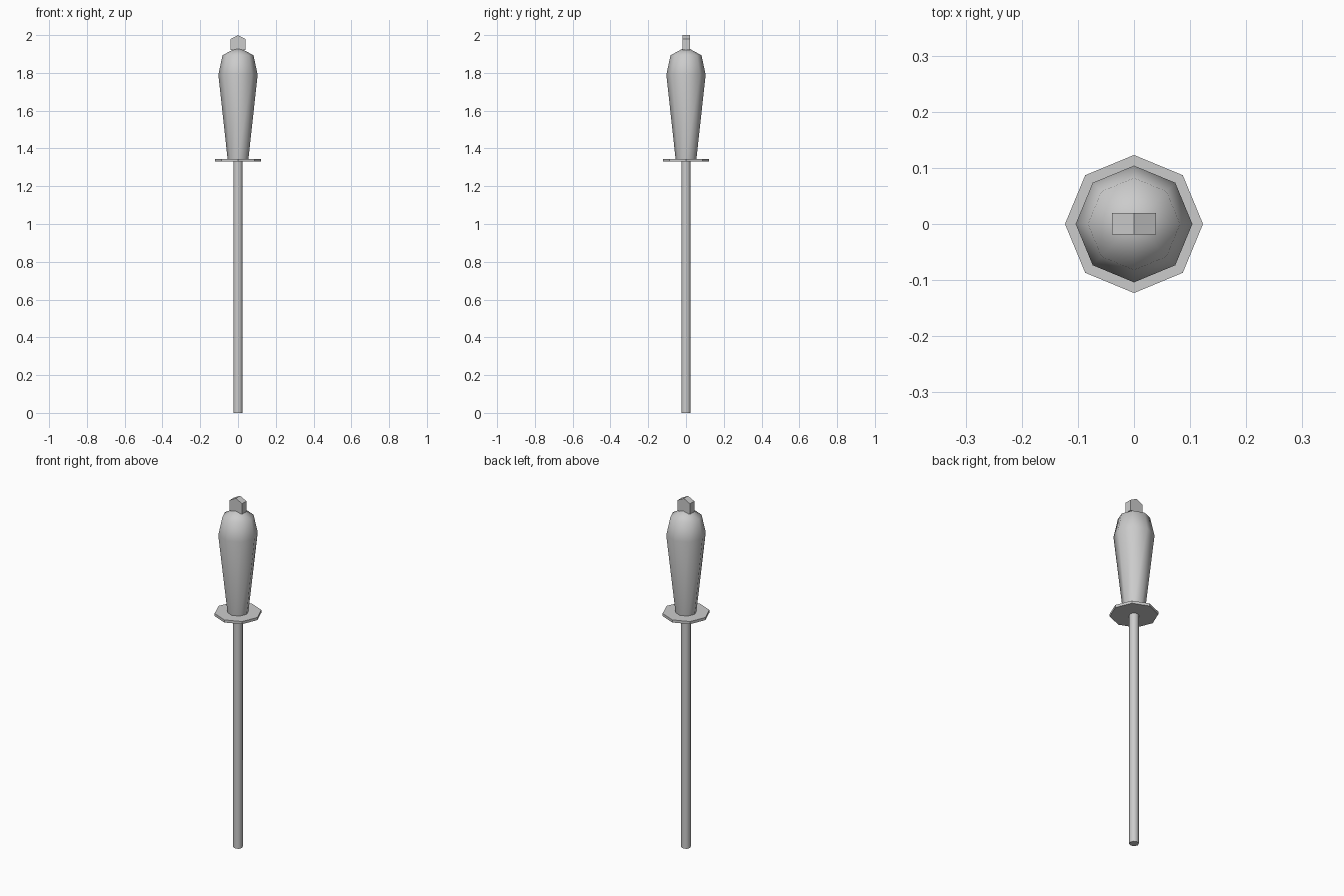
import bpy, math
from math import radians, cos, sin

if "Cube" in bpy.data.objects:
    bpy.data.objects.remove(bpy.data.objects["Cube"])


def make_object(name, verts, faces, smooth_angle=None):
    mesh = bpy.data.meshes.new(name)
    mesh.from_pydata(verts, [], faces)
    obj = bpy.data.objects.new(name, mesh)
    bpy.context.collection.objects.link(obj)
    if smooth_angle:
        bpy.ops.object.select_all(action='DESELECT')
        obj.select_set(True)
        bpy.context.view_layer.objects.active = obj
        bpy.ops.object.shade_smooth_by_angle(angle=radians(smooth_angle))
    return obj


def lathe(name, profile, smooth_angle=None, apex=None, sides=8):
    """Stack of (radius, z) rings, capped flat or closed to a point."""
    verts = [(r * cos(math.tau * i / sides), r * sin(math.tau * i / sides), z)
             for r, z in profile for i in range(sides)]
    faces = [tuple(reversed(range(sides)))]
    for k in range(len(profile) - 1):
        for i in range(sides):
            j = (i + 1) % sides
            a, b = k * sides, (k + 1) * sides
            faces.append((a + i, a + j, b + j, b + i))
    top = (len(profile) - 1) * sides
    if apex is None:
        faces.append(tuple(range(top, top + sides)))
    else:
        verts.append((0, 0, apex))
        faces += [(top + i, top + (i + 1) % sides, len(verts) - 1) for i in range(sides)]
    return make_object(name, verts, faces, smooth_angle)


# Long sharpening rod
lathe("rod", [(0.025, 0), (0.025, 1.335)], smooth_angle=60)

# Octagonal guard
lathe("guard", [(0.123, 1.33), (0.123, 1.345)])

# Tapered handle with rounded end
lathe("handle", [(0.055, 1.343), (0.104, 1.79), (0.082, 1.893)], smooth_angle=60, apex=1.938)

# Hanging tab with a peaked top
outline = [(-0.039, 1.92), (0.039, 1.92), (0.039, 1.98), (0, 2.0), (-0.039, 1.98)]
n = len(outline)
verts = [(x, y, z) for y in (-0.019, 0.02) for x, z in outline]
faces = [tuple(range(n)), tuple(reversed(range(n, 2 * n)))]
faces += [(i, i + n, (i + 1) % n + n, (i + 1) % n) for i in range(n)]
make_object("hanging_tab", verts, faces)
